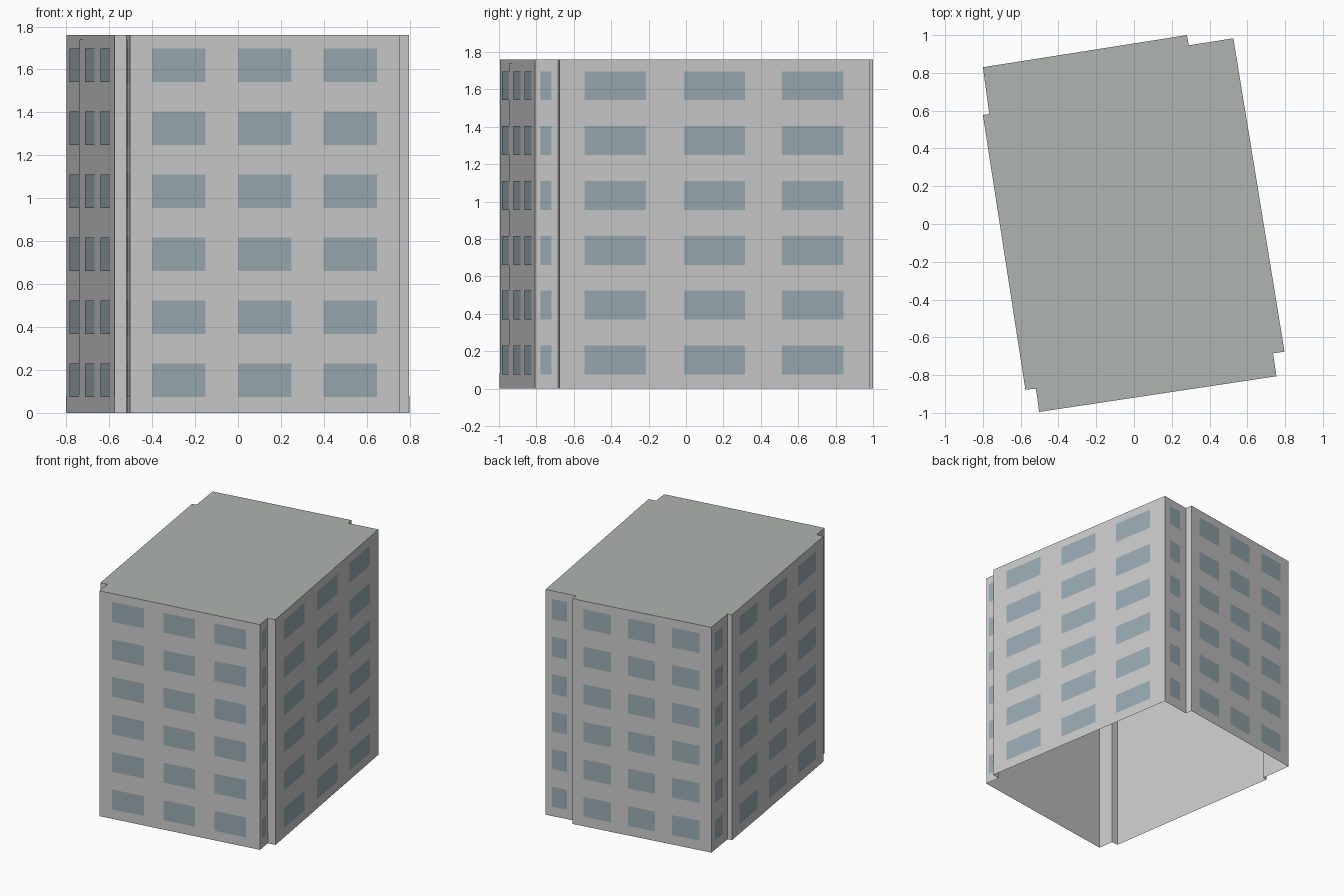
import bpy
from mathutils import Vector

if "Cube" in bpy.data.objects:
    bpy.data.objects.remove(bpy.data.objects["Cube"])

H = 1.76
FLOORS = 6
STEP = H / FLOORS

# Notched footprint, counter-clockwise from the front left corner
PLAN = [(-0.502, -0.995), (0.754, -0.806), (0.736, -0.685), (0.797, -0.676),
        (0.526, 0.983), (0.29, 0.946), (0.28, 1.0), (-0.80, 0.83),
        (-0.766, 0.582), (-0.80, 0.577), (-0.575, -0.877), (-0.519, -0.872)]


def material(name, rgb):
    m = bpy.data.materials.new(name)
    m.diffuse_color = (*rgb, 1)
    m.use_nodes = True
    m.node_tree.nodes["Principled BSDF"].inputs["Base Color"].default_value = m.diffuse_color
    return m


def make(name, verts, faces, mat):
    mesh = bpy.data.meshes.new(name)
    mesh.from_pydata(verts, [], faces)
    mesh.materials.append(mat)
    ob = bpy.data.objects.new(name, mesh)
    bpy.context.collection.objects.link(ob)
    return ob


class Panels:
    """Collects flat rectangles laid on the walls."""
    def __init__(self):
        self.verts, self.faces = [], []

    def add(self, a, b, f0, f1, z0, z1, lift):
        d = b - a
        out = Vector((d.y, -d.x)).normalized() * lift
        p, q = a + d * f0 + out, a + d * f1 + out
        i = len(self.verts)
        self.verts += [(p.x, p.y, z0), (q.x, q.y, z0), (q.x, q.y, z1), (p.x, p.y, z1)]
        self.faces.append((i, i + 1, i + 2, i + 3))


wall_mat = material("wall_grey", (0.60, 0.61, 0.59))
roof_mat = material("roof_grey", (0.43, 0.46, 0.44))
trim_mat = material("trim_grey", (0.51, 0.53, 0.51))
glass_mat = material("window_blue", (0.32, 0.41, 0.45))

# Walls (open underneath) and flat roof
n = len(PLAN)
make("walls", [(x, y, z) for z in (0, H) for x, y in PLAN],
     [(i, (i + 1) % n, (i + 1) % n + n, i + n) for i in range(n)], wall_mat)
make("roof", [(x, y, H) for x, y in PLAN], [tuple(range(n))], roof_mat)

# Windows, vertical strips and base bands on every wall except the notch returns
windows, strips, bands = Panels(), Panels(), Panels()
for i in range(n):
    a, b = Vector(PLAN[i]), Vector(PLAN[(i + 1) % n])
    length = (b - a).length
    if length < 0.1:
        continue
    if length > 0.5:
        bays = [(0.08, 0.278), (0.40, 0.597), (0.717, 0.915)]
        mid, half = 0.318, 0.056 / length
    else:
        bays = [(0.22, 0.71)]
        mid, half = 0.28, 0.04
    bands.add(a, b, 0, 1, 0, 0.082, 0.001)
    strips.add(a, b, mid - half, mid + half, 0, 1.74, 0.002)
    for k in range(FLOORS):
        for f0, f1 in bays:
            windows.add(a, b, f0, f1, k * STEP + 0.075, k * STEP + 0.23, 0.003)

make("base_bands", bands.verts, bands.faces, trim_mat)
make("wall_strips", strips.verts, strips.faces, trim_mat)
make("windows", windows.verts, windows.faces, glass_mat)
